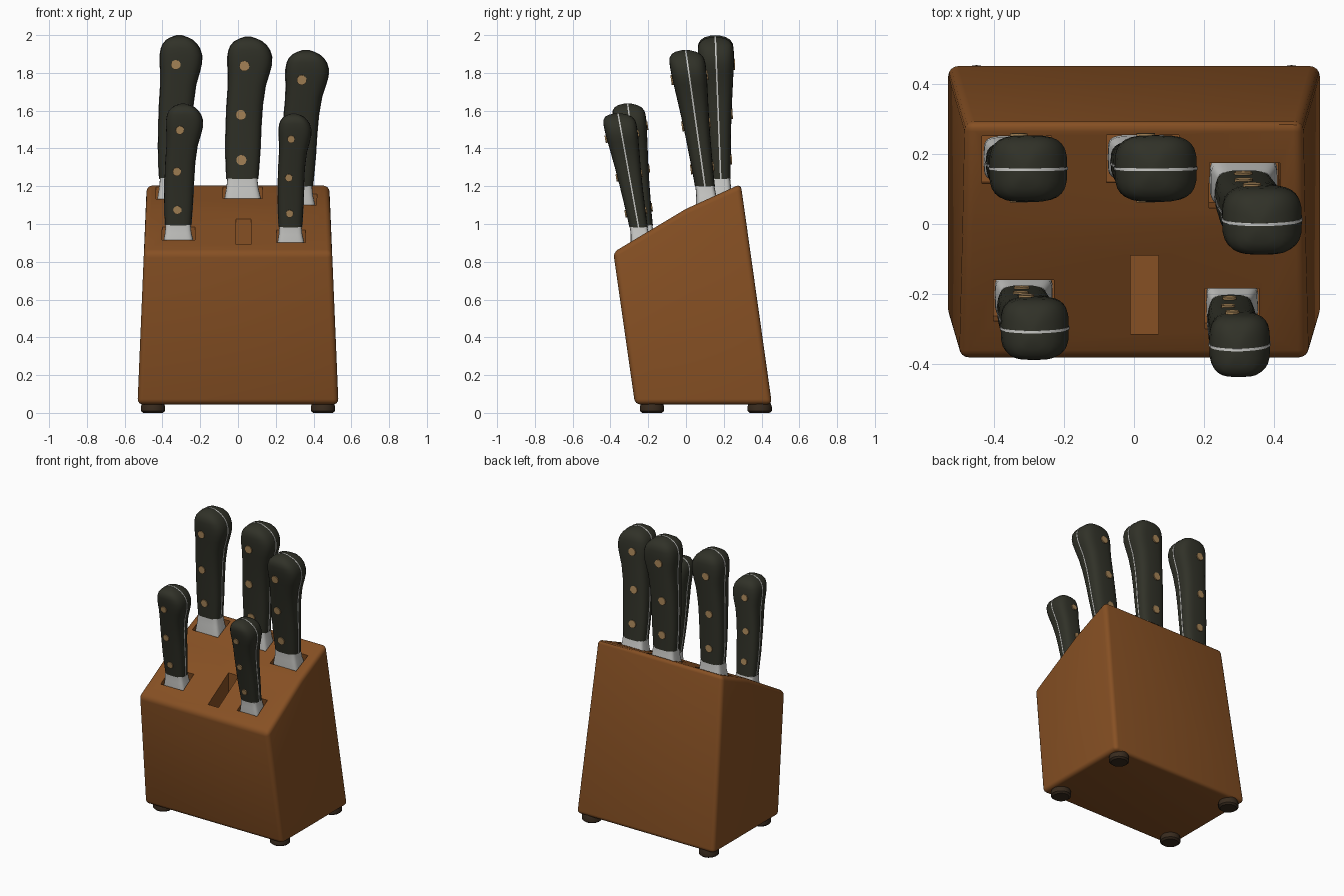
import bpy, bmesh, math
from mathutils import Matrix

if "Cube" in bpy.data.objects:
    bpy.data.objects.remove(bpy.data.objects["Cube"])


def material(name, rgb):
    m = bpy.data.materials.new(name)
    m.diffuse_color = (*rgb, 1)
    m.use_nodes = True
    m.node_tree.nodes["Principled BSDF"].inputs["Base Color"].default_value = m.diffuse_color
    return m


WOOD = material("warm brown wood", (0.24, 0.08, 0.017))
BLACK = material("dark handle", (0.03, 0.031, 0.021))
STEEL = material("steel", (0.58, 0.58, 0.56))
BRASS = material("brass rivet", (0.38, 0.23, 0.095))
FOOT = material("dark foot", (0.04, 0.024, 0.013))


def finish(name, bm, mat, angle=35):
    bmesh.ops.recalc_face_normals(bm, faces=bm.faces)
    me = bpy.data.meshes.new(name)
    bm.to_mesh(me)
    bm.free()
    me.materials.append(mat)
    me.polygons.foreach_set("use_smooth", [True] * len(me.polygons))
    me.set_sharp_from_angle(angle=math.radians(angle))
    ob = bpy.data.objects.new(name, me)
    bpy.context.collection.objects.link(ob)
    return ob


def loft(bm, rings):
    """Skin a stack of equal rings and cap both ends."""
    rows = [[bm.verts.new(p) for p in r] for r in rings]
    n = len(rows[0])
    for a, b in zip(rows, rows[1:]):
        for i in range(n):
            bm.faces.new((a[i], a[(i + 1) % n], b[(i + 1) % n], b[i]))
    bm.faces.new(rows[0][::-1])
    bm.faces.new(rows[-1])


def rect(x0, x1, y0, y1, z):
    return [(x0, y0, z), (x1, y0, z), (x1, y1, z), (x0, y1, z)]


# Block: leaning side profile, narrowing towards the top
profile = [(-0.27, 0.045), (0.455, 0.045), (0.29, 1.212), (0.0, 1.08), (-0.385, 0.85)]
bm = bmesh.new()
loft(bm, [[(s * (0.532 - 0.042 * (z - 0.045)), y, z) for y, z in profile] for s in (-1, 1)])
block = finish("block", bm, WOOD)
bev = block.modifiers.new("rounded edges", 'BEVEL')
bev.width, bev.segments, bev.limit_method = 0.028, 4, 'ANGLE'
bev.angle_limit = math.radians(30)

# Feet
for i, (x, y) in enumerate([(-0.45, -0.18), (0.45, -0.18), (-0.45, 0.39), (0.45, 0.39)]):
    bm = bmesh.new()
    loft(bm, [[(x + r * math.cos(a * math.tau / 24), y + r * math.sin(a * math.tau / 24), z)
               for a in range(24)] for r, z in [(0.052, 0), (0.064, 0.01), (0.064, 0.035), (0.055, 0.06)]])
    finish(f"foot_{i + 1}", bm, FOOT)

# Knife grip outline: height fraction, left, right, half thickness
BOLSTER = [(-0.09, -0.1, 0.1, 0.064), (0.0, -0.098, 0.098, 0.063),
           (0.07, -0.087, 0.083, 0.053), (0.13, -0.082, 0.077, 0.05)]
GRIP = [(0.125, -0.086, 0.081, 0.053), (0.2, -0.09, 0.086, 0.055), (0.32, -0.093, 0.093, 0.06),
        (0.45, -0.091, 0.097, 0.066), (0.58, -0.087, 0.104, 0.074), (0.7, -0.08, 0.119, 0.083),
        (0.78, -0.08, 0.14, 0.089), (0.83, -0.083, 0.151, 0.093), (0.88, -0.083, 0.152, 0.095),
        (0.92, -0.077, 0.141, 0.095), (0.95, -0.066, 0.123, 0.091), (0.975, -0.045, 0.098, 0.077),
        (0.99, -0.02, 0.07, 0.055), (1.0, 0.01, 0.04, 0.022)]


def half_thickness(t):
    for a, b in zip(GRIP, GRIP[1:]):
        if t <= b[0]:
            return a[3] + (b[3] - a[3]) * (t - a[0]) / (b[0] - a[0])


def oval(x0, x1, h, n=28, e=0.62):
    """Rounded-rectangle cross-section."""
    pts = []
    for i in range(n):
        c, s = math.cos(i * math.tau / n), math.sin(i * math.tau / n)
        pts.append(((x0 + x1) / 2 + (x1 - x0) / 2 * math.copysign(abs(c) ** e, c),
                    h * math.copysign(abs(s) ** e, s)))
    return pts


cut = bmesh.new()


def knife(name, x, y, z, length, dx, dy, w, k):
    def place(pts, t):
        return [(x + t * dx + px * w, y + t * dy + py * k, z + t * length) for px, py in pts]

    # bolster and grip
    for part, rows, mat in (("bolster", BOLSTER, STEEL), ("handle", GRIP, BLACK)):
        b = bmesh.new()
        loft(b, [place(oval(l, r, h, e=0.4 if part == "bolster" else 0.62), t) for t, l, r, h in rows])
        finish(f"{name}_{part}", b, mat, 40)
    # thin steel tang showing along the edge
    b = bmesh.new()
    loft(b, [place([(l - 0.002, -0.004), (r + 0.002, -0.004), (r + 0.002, 0.004), (l - 0.002, 0.004)],
                   t + (0.002 if t == 1 else 0)) for t, l, r, h in GRIP])
    finish(f"{name}_tang", b, STEEL)
    # rivets through the handle
    b = bmesh.new()
    for t, off in ((0.245, -0.008), (0.523, -0.012), (0.825, 0.006)):
        c = place([(off, 0)], t)[0]
        bmesh.ops.create_cone(b, cap_ends=True, segments=16, radius1=0.027 * w, radius2=0.027 * w,
                              depth=2 * (half_thickness(t) * k + 0.006),
                              matrix=Matrix.Translation(c)
                              @ Matrix.Rotation(math.pi / 2 - math.atan2(dy, length), 4, 'X'))
    finish(f"{name}_rivets", b, BRASS)
    # slot cutter following the same lean
    s = [(-0.104, -0.069), (0.104, -0.069), (0.104, 0.069), (-0.104, 0.069)]
    loft(cut, [place(s, -0.13), place(s, 0.25)])


knife("back_left_knife", -0.335, 0.185, 1.13, 0.868, 0.0, -0.03, 0.95, 1.0)
knife("back_middle_knife", 0.025, 0.188, 1.13, 0.86, 0.003, -0.033, 1.0, 1.0)
knife("back_right_knife", 0.315, 0.115, 1.095, 0.825, 0.02, -0.117, 0.97, 1.0)
knife("front_left_knife", -0.315, -0.212, 0.9, 0.737, 0.003, -0.097, 0.83, 0.92)
knife("front_right_knife", 0.28, -0.235, 0.895, 0.69, -0.004, -0.125, 0.74, 0.92)

# Empty slot
loft(cut, [rect(-0.01, 0.07, -0.315, -0.09, 0.78), rect(-0.01, 0.07, -0.315, -0.09, 1.2)])
cutter = finish("slot_cutter", cut, WOOD)
cutter.hide_render = True

# Cut the slots, then drop the cutter
boo = block.modifiers.new("slots", 'BOOLEAN')
boo.operation, boo.solver, boo.object = 'DIFFERENCE', 'EXACT', cutter
bpy.context.view_layer.update()
dg = bpy.context.evaluated_depsgraph_get()
mesh = bpy.data.meshes.new_from_object(block.evaluated_get(dg))
block.modifiers.clear()
block.data = mesh
mesh.set_sharp_from_angle(angle=math.radians(30))
bpy.data.objects.remove(cutter)
